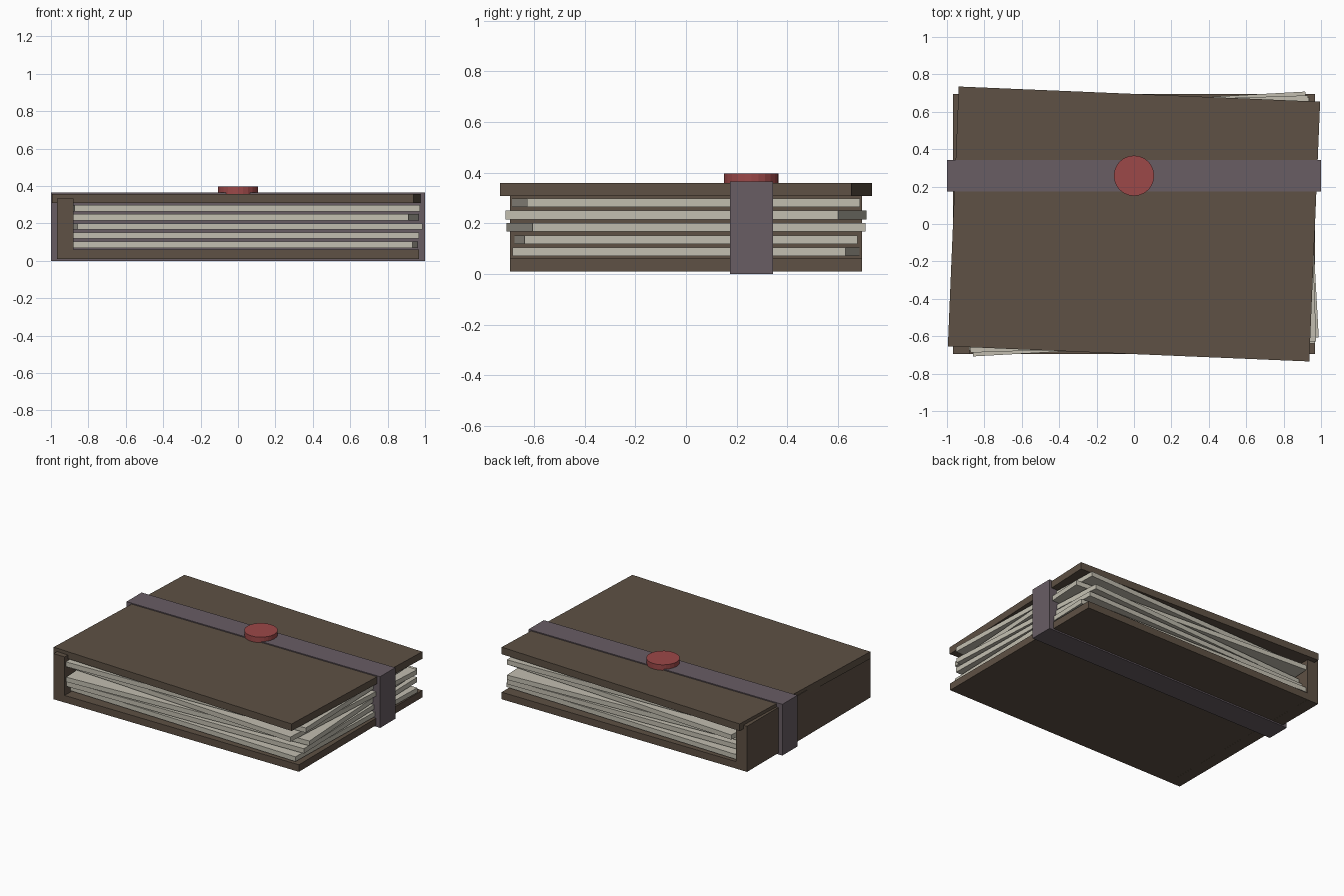
import bpy
from math import radians

cube = bpy.data.objects.get("Cube")
if cube:
    bpy.data.objects.remove(cube, do_unlink=True)


def material(name, rgb):
    mat = bpy.data.materials.new(name)
    mat.use_nodes = True
    colour = (*rgb, 1)
    mat.diffuse_color = colour
    for node in mat.node_tree.nodes:
        if node.type == 'BSDF_PRINCIPLED':
            node.inputs["Base Color"].default_value = colour
    return mat


leather = material("brown leather", (0.112, 0.082, 0.058))
paper = material("old paper", (0.54, 0.515, 0.434))
strap = material("purple grey strap", (0.138, 0.109, 0.127))
wax = material("red wax", (0.332, 0.065, 0.065))


def finish(name, mat):
    obj = bpy.context.object
    obj.name = name
    obj.data.materials.append(mat)
    return obj


def box(name, mat, centre, size, turn=0):
    """Box of a full size, turned about z by degrees."""
    bpy.ops.mesh.primitive_cube_add(size=1, location=centre,
                                    rotation=(0, 0, radians(turn)))
    obj = finish(name, mat)
    obj.scale = size
    return obj


# Covers and spine
WIDTH, DEPTH = 1.934, 1.39
box("bottom_cover", leather, (0, 0, 0.035), (WIDTH, DEPTH, 0.05))
box("top_cover", leather, (0, 0, 0.333), (WIDTH, DEPTH, 0.05), -2.4)
box("spine", leather, (-0.924, 0, 0.172), (0.088, DEPTH, 0.325))

# Loose page blocks, each turned a little, from the bottom up
for i, turn in enumerate((-1.73, 1.2, 3.15, -3.45, 1.86)):
    box(f"page_block_{i + 1}", paper, (0.028, 0, 0.087 + i * 0.0485),
        (1.85, 1.316, 0.034), turn)

# Strap around the book
box("strap", strap, (0, 0.258, 0.1825), (2, 0.17, 0.365))

# Wax seal on the strap
bpy.ops.mesh.primitive_cylinder_add(vertices=24, radius=0.108, depth=0.04,
                                    location=(0, 0.258, 0.377))
finish("wax_seal", wax)
